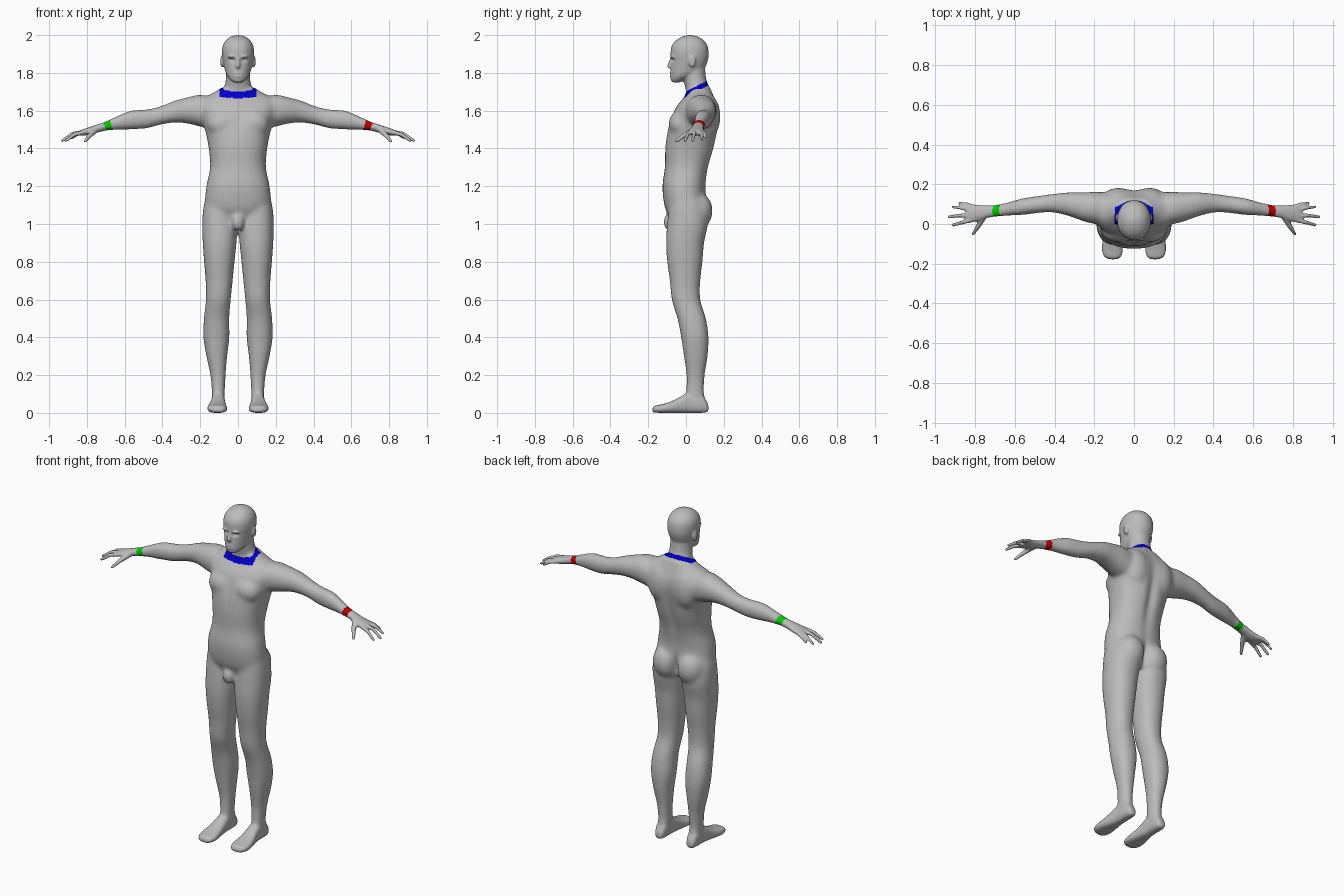
import bpy, bmesh, math
from mathutils import Vector, Matrix

bm = bmesh.new()


def loft(rows, axis, mirror=False, power=2.3, seg=32, sub=4):
    """Closed skin through rows (t, a0, a1, b0, b1): position on the axis, then ranges across it."""
    order = {'x': (0, 1, 2), 'y': (1, 0, 2), 'z': (2, 0, 1)}[axis]
    fine = []
    for i in range(len(rows) - 1):
        p = [rows[max(0, min(len(rows) - 1, i + k))] for k in (-1, 0, 1, 2)]
        for s in range(sub):
            t = s / sub
            fine.append([0.5 * (2 * b + (c - a) * t + (2 * a - 5 * b + 4 * c - d) * t * t
                                + (3 * b - a - 3 * c + d) * t ** 3) for a, b, c, d in zip(*p)])
    fine.append(rows[-1])
    for side in ((1, -1) if mirror else (1,)):
        rings = []
        for t, a0, a1, b0, b1 in fine:
            ring = []
            for k in range(seg):
                ang = 2 * math.pi * k / seg
                c, s = math.cos(ang), math.sin(ang)
                co = [0, 0, 0]
                co[order[0]] = t
                co[order[1]] = (a0 + a1) / 2 + (a1 - a0) / 2 * math.copysign(abs(c) ** (2 / power), c)
                co[order[2]] = (b0 + b1) / 2 + (b1 - b0) / 2 * math.copysign(abs(s) ** (2 / power), s)
                co[0] *= side
                ring.append(bm.verts.new(co))
            rings.append(ring)
        faces = [bm.faces.new(rings[0][::-1]), bm.faces.new(rings[-1])]
        for r, q in zip(rings, rings[1:]):
            faces += [bm.faces.new((r[k], r[(k + 1) % seg], q[(k + 1) % seg], q[k])) for k in range(seg)]
        bmesh.ops.recalc_face_normals(bm, faces=faces)


def blob(c, r, mirror=True):
    """Ellipsoid muscle or detail, with its twin on the other side."""
    for side in ((1, -1) if mirror else (1,)):
        m = Matrix.Translation((c[0] * side, c[1], c[2])) @ Matrix.Diagonal((*r, 1))
        bmesh.ops.create_icosphere(bm, subdivisions=3, radius=1, matrix=m)


def limb(points, r0, r1):
    """Finger made of overlapping balls along a bent path."""
    pts = [Vector(p) for p in points]
    n = 8 * (len(pts) - 1)
    for i in range(n + 1):
        k = min(i // 8, len(pts) - 2)
        r = r0 + (r1 - r0) * i / n
        blob(pts[k].lerp(pts[k + 1], i / 8 - k), (r, r, r))


# torso
loft([(1.00, -.10, .10, -.06, .08), (1.05, -.15, .15, -.095, .10), (1.10, -.175, .175, -.115, .11),
      (1.20, -.168, .168, -.125, .105), (1.30, -.148, .148, -.112, .12), (1.40, -.155, .155, -.11, .15),
      (1.50, -.175, .175, -.097, .17), (1.57, -.195, .195, -.075, .178), (1.62, -.21, .21, -.052, .172),
      (1.66, -.20, .20, -.02, .155), (1.69, -.14, .14, 0, .143), (1.72, -.09, .09, .005, .13)], 'z')
blob((.08, .115, 1.57), (.085, .068, .12))      # shoulder blades
blob((.08, -.035, 1.53), (.085, .057, .07))     # chest
blob((.08, .06, 1.07), (.085, .082, .10))       # buttocks
blob((0, -.085, 1.01), (.036, .036, .05), False)  # groin

# neck and head
loft([(1.66, -.09, .09, .005, .14), (1.70, -.088, .088, 0, .138), (1.73, -.072, .072, -.005, .122),
      (1.77, -.064, .064, -.015, .107), (1.84, -.062, .062, -.02, .10)], 'z', power=2)
loft([(1.75, -.025, .025, -.074, -.03), (1.765, -.042, .042, -.081, .0), (1.785, -.058, .058, -.083, .05),
      (1.81, -.068, .068, -.083, .09), (1.84, -.075, .075, -.081, .107), (1.87, -.081, .081, -.08, .117),
      (1.90, -.085, .085, -.082, .12), (1.94, -.082, .082, -.077, .115), (1.97, -.067, .067, -.056, .096),
      (1.99, -.043, .043, -.024, .067), (2.0, -.012, .012, .008, .032)], 'z', power=2.1)
blob((.084, .033, 1.86), (.010, .019, .032))     # ears
for i in range(7):                              # nose
    blob((0, -.079 - .0022 * i, 1.874 - .0065 * i), (.007 + .001 * i, .009, .009), False)
blob((0, -.08, 1.79), (.024, .009, .010), False)  # lips
blob((.03, -.073, 1.884), (.026, .013, .006))    # brows

# arms
loft([(.13, .0, .16, 1.50, 1.67), (.20, .0, .162, 1.515, 1.685), (.26, .015, .16, 1.53, 1.673),
      (.33, .04, .16, 1.537, 1.655), (.41, .058, .152, 1.525, 1.624), (.48, .055, .142, 1.506, 1.608),
      (.56, .045, .13, 1.50, 1.602), (.62, .042, .114, 1.499, 1.582), (.69, .038, .096, 1.496, 1.546),
      (.74, .03, .094, 1.485, 1.529), (.78, .016, .096, 1.473, 1.515), (.82, .008, .10, 1.468, 1.502),
      (.845, .014, .096, 1.468, 1.49)], 'x', True, 2.1)

# fingers and thumb
limb([(.80, .084, 1.488), (.845, .10, 1.478), (.88, .106, 1.455)], .012, .008)
limb([(.81, .068, 1.488), (.865, .08, 1.478), (.912, .086, 1.447)], .013, .008)
limb([(.81, .045, 1.488), (.875, .043, 1.478), (.93, .036, 1.442)], .013, .009)
limb([(.81, .022, 1.488), (.865, .008, 1.474), (.912, -.005, 1.441)], .013, .009)
limb([(.755, .04, 1.497), (.785, -.012, 1.468), (.81, -.05, 1.438)], .017, .009)

# legs
loft([(.03, .075, .135, .01, .11), (.10, .07, .138, .0, .096), (.20, .065, .147, .002, .10),
      (.30, .057, .168, -.012, .115), (.40, .045, .184, -.026, .12), (.50, .046, .181, -.046, .106),
      (.60, .038, .17, -.076, .076), (.70, .028, .172, -.086, .076), (.80, .018, .18, -.10, .088),
      (.90, .008, .187, -.106, .096), (1.0, .003, .19, -.10, .115), (1.09, .02, .183, -.09, .10),
      (1.16, .05, .165, -.08, .07)], 'z', True, 2.2)

# feet
loft([(-.178, .085, .125, .006, .026), (-.165, .066, .15, .002, .038), (-.13, .056, .162, .0, .045),
      (-.08, .06, .158, .0, .06), (-.03, .066, .147, .0, .085), (.02, .07, .14, .0, .11),
      (.08, .072, .138, .0, .10), (.11, .08, .13, .003, .06), (.119, .09, .12, .012, .035)], 'y', True, 2.6)

# fuse everything into one skin
raw = bpy.data.meshes.new("raw_skin")
bm.to_mesh(raw)
bm.free()
body = bpy.data.objects.new("body", raw)
bpy.context.collection.objects.link(body)
mod = body.modifiers.new("fuse", 'REMESH')
mod.mode, mod.voxel_size = 'VOXEL', .006
fused = bpy.data.meshes.new_from_object(body.evaluated_get(bpy.context.evaluated_depsgraph_get()))
body.modifiers.clear()
body.data = fused
fused.name = "body"

bm = bmesh.new()
bm.from_mesh(fused)
# soften joints, keeping face, hands and feet crisp
soft = [v for v in bm.verts if abs(v.co.x) < .66 and .1 < v.co.z < 1.71]
for _ in range(25):
    bmesh.ops.smooth_vert(bm, verts=soft, factor=.5, use_axis_x=True, use_axis_y=True, use_axis_z=True)
for _ in range(3):
    bmesh.ops.smooth_vert(bm, verts=bm.verts, factor=.5, use_axis_x=True, use_axis_y=True, use_axis_z=True)

# pressed-in details: centre, reach per axis, push
dents = [((0, .15, 1.42), (.03, .07, .2), (0, -.016, 0)),      # spine
         ((0, .13, 1.06), (.022, .06, .07), (0, -.025, 0)),    # seat cleft
         ((0, -.10, 1.53), (.02, .05, .07), (0, .005, 0)),     # breastbone
         ((.03, -.078, 1.868), (.017, .03, .010), (0, .011, 0)),   # eye sockets
         ((-.03, -.078, 1.868), (.017, .03, .010), (0, .011, 0)),
         ((0, -.088, 1.79), (.02, .03, .004), (0, .006, 0))]   # mouth
for v in bm.verts:
    p = v.co.copy()
    for c, r, push in dents:
        d = sum(((p[i] - c[i]) / r[i]) ** 2 for i in range(3))
        if d < 8:
            v.co += Vector(push) * math.exp(-d)

# collar and wrist bands painted by position
for f in bm.faces:
    f.smooth = True
    x, y, z = f.calc_center_median()
    reach = abs(x) - .3 * (z - 1.52)
    if .669 < reach < .708:
        f.material_index = 2 if x > 0 else 3
    elif abs(x) < .097 and abs(z - .5 * y - 1.688) < .014:
        f.material_index = 1
bm.to_mesh(fused)
bm.free()

for name, col in (("grey skin", (.5, .5, .5)), ("blue collar", (0, 0, .6)),
                  ("red band", (.5, 0, 0)), ("green band", (0, .6, 0))):
    m = bpy.data.materials.new(name)
    m.diffuse_color = (*col, 1)
    fused.materials.append(m)
